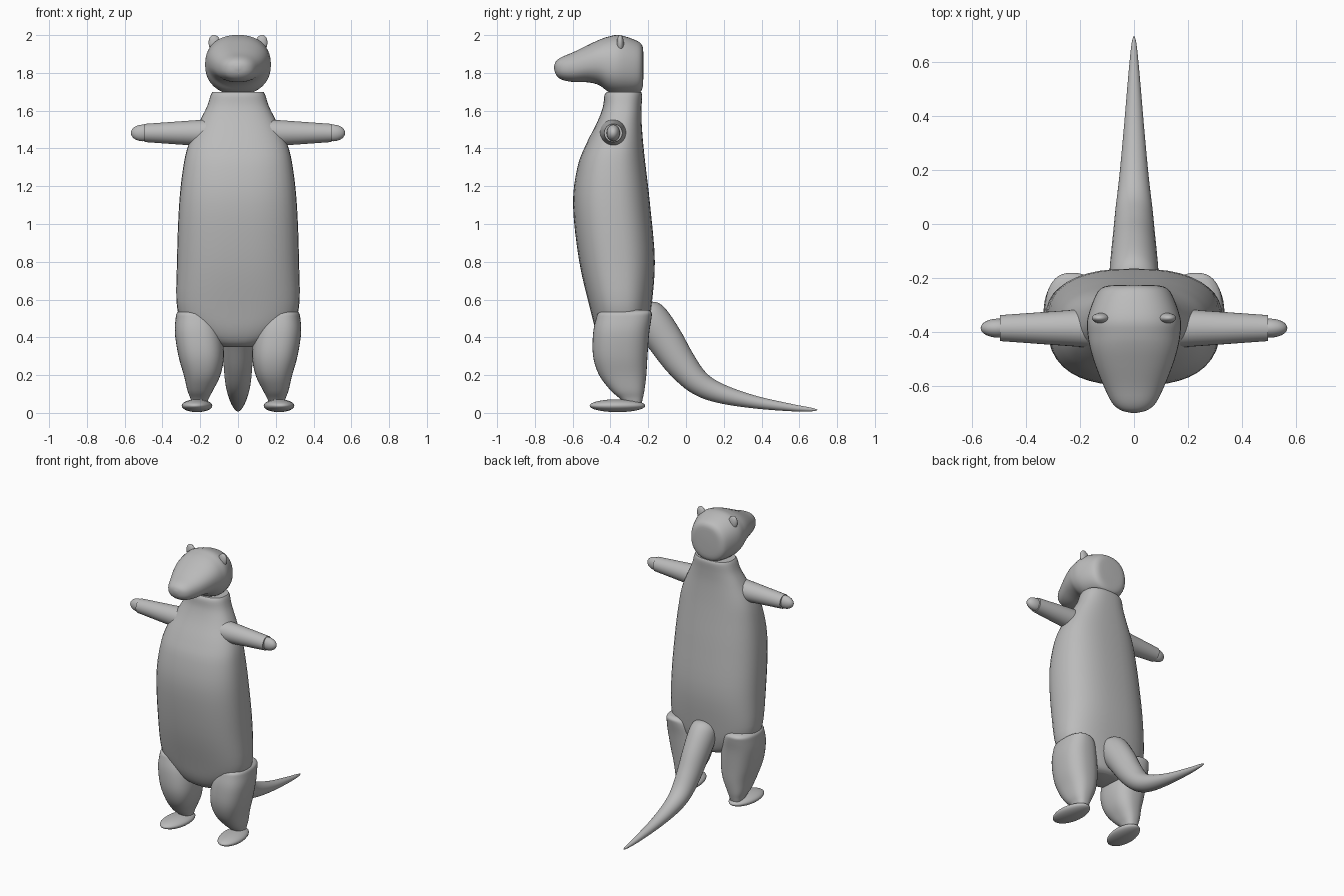
import bpy, bmesh, math
from mathutils import Vector

if "Cube" in bpy.data.objects:
    bpy.data.objects.remove(bpy.data.objects["Cube"])

grey = bpy.data.materials.new("grey fur")
grey.diffuse_color = (0.5, 0.5, 0.5, 1)
grey.use_nodes = True
grey.node_tree.nodes["Principled BSDF"].inputs["Base Color"].default_value = grey.diffuse_color


def smooth_keys(keys, steps):
    """Catmull-Rom interpolation through rows of numbers."""
    k = [Vector(r) for r in keys]
    out = []
    for i in range(len(k) - 1):
        a, b, c, d = k[max(i - 1, 0)], k[i], k[i + 1], k[min(i + 2, len(k) - 1)]
        for s in range(steps):
            t = s / steps
            out.append(0.5 * (2 * b + (c - a) * t + (2 * a - 5 * b + 4 * c - d) * t * t
                              + (3 * b - a - 3 * c + d) * t ** 3))
    return out + [k[-1]]


def finish(name, bm):
    bmesh.ops.recalc_face_normals(bm, faces=bm.faces)
    me = bpy.data.meshes.new(name)
    bm.to_mesh(me)
    bm.free()
    me.materials.append(grey)
    ob = bpy.data.objects.new(name, me)
    bpy.context.collection.objects.link(ob)
    bpy.ops.object.select_all(action='DESELECT')
    ob.select_set(True)
    bpy.context.view_layer.objects.active = ob
    bpy.ops.object.shade_smooth_by_angle(angle=math.radians(40))
    return ob


def loft(name, keys, frame, power=2.0, steps=4, seg=40):
    """Skin superellipse rings; frame(row) gives centre and two half-axes."""
    bm = bmesh.new()
    rings = []
    for row in smooth_keys(keys, steps):
        c, u, v = (Vector(p) for p in frame(row))
        ring = []
        for i in range(seg):
            t = 2 * math.pi * i / seg
            cs, sn = math.cos(t), math.sin(t)
            ring.append(bm.verts.new(c + u * math.copysign(abs(cs) ** (2 / power), cs)
                                     + v * math.copysign(abs(sn) ** (2 / power), sn)))
        rings.append(ring)
    for a, b in zip(rings, rings[1:]):
        for i in range(seg):
            j = (i + 1) % seg
            bm.faces.new((a[i], a[j], b[j], b[i]))
    bm.faces.new(rings[0])
    bm.faces.new(rings[-1])
    return finish(name, bm)


def ellipsoid(name, loc, size, turn=(0, 0, 0)):
    bm = bmesh.new()
    bmesh.ops.create_uvsphere(bm, u_segments=32, v_segments=16, radius=1)
    ob = finish(name, bm)
    ob.location, ob.scale, ob.rotation_euler = loc, size, turn
    return ob


def upright(x=0.0):
    """Rows: z, x centre, half width, front y, back y."""
    return lambda r: ((r[1], (r[3] + r[4]) / 2, r[0]), (r[2], 0, 0), (0, (r[4] - r[3]) / 2, 0))


# Torso, from the rounded belly bottom to the neck
loft("torso", [
    (0.35, 0, 0.08, -0.40, -0.25), (0.37, 0, 0.15, -0.44, -0.22), (0.43, 0, 0.24, -0.475, -0.20),
    (0.54, 0, 0.32, -0.505, -0.185), (0.80, 0, 0.323, -0.565, -0.165), (1.10, 0, 0.312, -0.598, -0.19),
    (1.30, 0, 0.29, -0.575, -0.213), (1.42, 0, 0.262, -0.53, -0.226), (1.54, 0, 0.205, -0.47, -0.235),
    (1.62, 0, 0.165, -0.44, -0.235), (1.68, 0, 0.145, -0.432, -0.232), (1.70, 0, 0.135, -0.42, -0.238),
], upright(), power=2.5)

# Head, from the back of the skull to the tip of the snout: y, half width, low z, high z
loft("head", [
    (-0.226, 0.07, 1.77, 1.91), (-0.232, 0.11, 1.715, 1.945), (-0.26, 0.14, 1.69, 1.97),
    (-0.35, 0.172, 1.685, 2.0), (-0.41, 0.171, 1.70, 1.992), (-0.46, 0.162, 1.735, 1.975),
    (-0.52, 0.144, 1.75, 1.947), (-0.60, 0.112, 1.752, 1.908), (-0.66, 0.082, 1.765, 1.883),
    (-0.688, 0.05, 1.79, 1.862), (-0.698, 0.012, 1.82, 1.838),
], lambda r: ((0, r[0], (r[2] + r[3]) / 2), (r[1], 0, 0), (0, 0, (r[3] - r[2]) / 2)), power=2.25)

# Tail: y, z, half width, half thickness along a bending path
path = smooth_keys([
    (-0.235, 0.57, 0.04, 0.03), (-0.215, 0.54, 0.08, 0.08), (-0.18, 0.485, 0.09, 0.098),
    (-0.11, 0.385, 0.085, 0.095), (-0.03, 0.265, 0.077, 0.083), (0.06, 0.165, 0.068, 0.067),
    (0.17, 0.107, 0.055, 0.053), (0.35, 0.06, 0.038, 0.035), (0.55, 0.029, 0.021, 0.02),
    (0.66, 0.018, 0.01, 0.01), (0.695, 0.016, 0.002, 0.002)], 5)
tail_rows = []
for i, p in enumerate(path):
    a, b = path[max(i - 1, 0)], path[min(i + 1, len(path) - 1)]
    d = Vector((b[0] - a[0], b[1] - a[1])).normalized()
    tail_rows.append((*p, d.x, d.y))
loft("tail", tail_rows,
     lambda r: ((0, r[0], r[1]), (r[2], 0, 0), (0, -r[5] * r[3], r[4] * r[3])), steps=1, seg=32)

for s, side in ((-1, "left"), (1, "right")):
    # Arm: a tapered tube with a small rounded paw
    loft("arm_" + side, [(0.16, 0.072), (0.495, 0.048)],
         lambda r: ((s * r[0], -0.385, 1.482), (0, r[1], 0), (0, 0, r[1])), steps=2, seg=32)
    ellipsoid("paw_" + side, (s * 0.503, -0.385, 1.482), (0.064, 0.035, 0.044))
    # Leg: heavy thigh narrowing to the ankle
    loft("leg_" + side, [
        (0.05, s * 0.205, 0.04, -0.325, -0.235), (0.08, s * 0.203, 0.05, -0.355, -0.228),
        (0.12, s * 0.20, 0.068, -0.40, -0.22), (0.20, s * 0.19, 0.097, -0.46, -0.21),
        (0.30, s * 0.195, 0.12, -0.492, -0.204), (0.42, s * 0.21, 0.124, -0.492, -0.195),
        (0.50, s * 0.222, 0.108, -0.476, -0.183), (0.53, s * 0.232, 0.09, -0.462, -0.182),
        (0.545, s * 0.238, 0.06, -0.42, -0.20)], upright(), power=2.5)
    # Foot and ear
    ellipsoid("foot_" + side, (s * 0.217, -0.363, 0.038), (0.08, 0.148, 0.034), (0, 0, s * 0.1))
    ellipsoid("ear_" + side, (s * 0.122, -0.348, 1.952), (0.033, 0.019, 0.05), (0, s * 0.2, 0))
